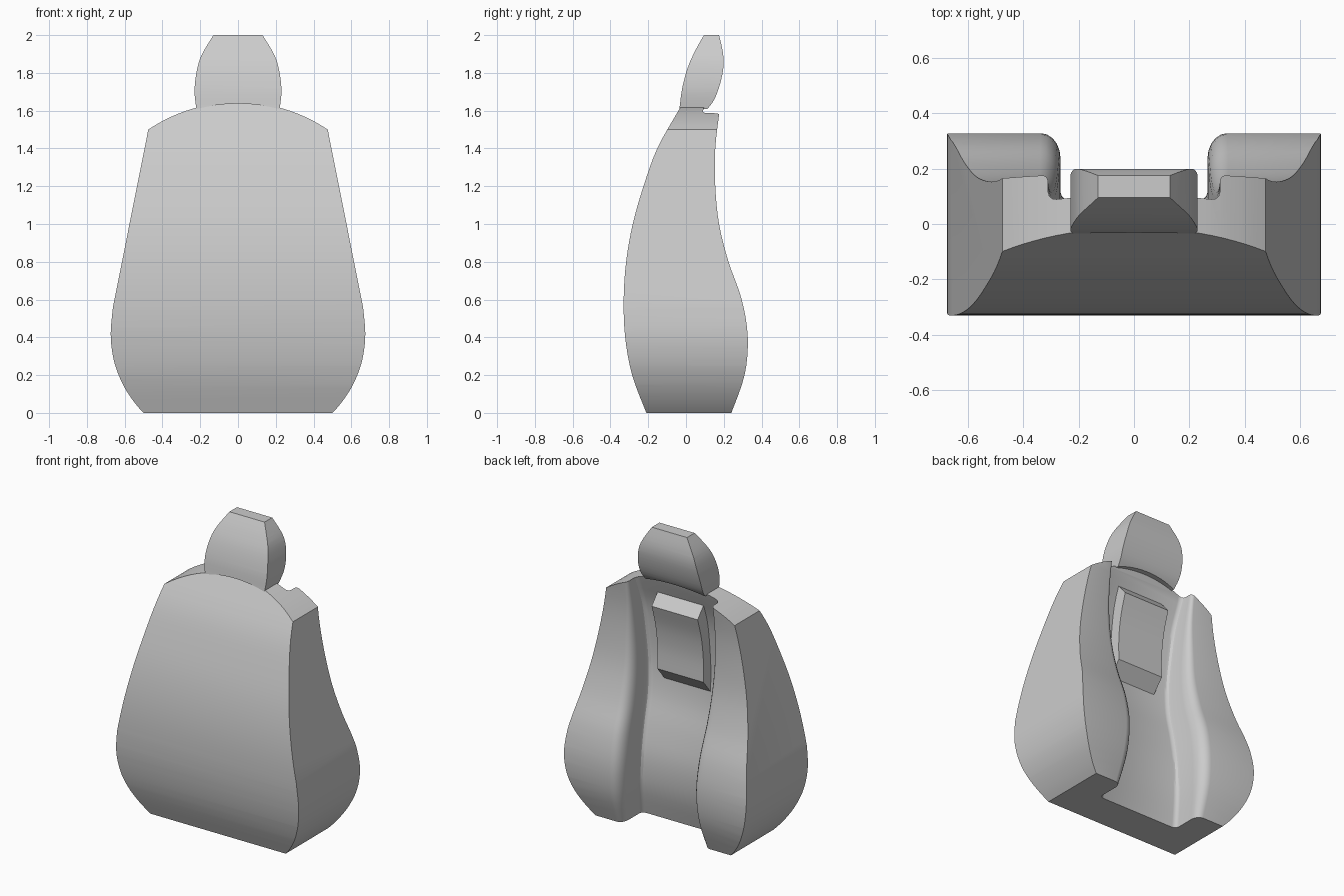
import bpy, bmesh, math

if "Cube" in bpy.data.objects:
    bpy.data.objects.remove(bpy.data.objects["Cube"])


def spline(pts, n=4):
    """Catmull-Rom curve through tuples of any length."""
    p = [pts[0]] + list(pts) + [pts[-1]]
    out = []
    for i in range(1, len(p) - 2):
        for k in range(n):
            t = k / n
            out.append(tuple(0.5 * (2*b + (c - a)*t + (2*a - 5*b + 4*c - d)*t*t + (3*b - a - 3*c + d)*t**3)
                             for a, b, c, d in zip(p[i-1], p[i], p[i+1], p[i+2])))
    return out + [tuple(pts[-1])]


def loft(name, rings):
    """Closed solid through rings with equal point counts."""
    bm = bmesh.new()
    vs = [[bm.verts.new(c) for c in r] for r in rings]
    n = len(vs[0])
    for a, b in zip(vs, vs[1:]):
        for i in range(n):
            j = (i + 1) % n
            bm.faces.new((a[i], a[j], b[j], b[i]))
    bm.faces.new(vs[0][::-1])
    bm.faces.new(vs[-1])
    bmesh.ops.recalc_face_normals(bm, faces=bm.faces)
    me = bpy.data.meshes.new(name)
    bm.to_mesh(me)
    bm.free()
    ob = bpy.data.objects.new(name, me)
    bpy.context.collection.objects.link(ob)
    return ob


def side_prism(name, yz, half):
    return loft(name, [[(x, y, z) for y, z in yz] for x in (-half, half)])


def front_prism(name, half_xz):
    """Mirror a right-hand outline (first and last points on x = 0) and extrude along y."""
    xz = half_xz + [(-x, z) for x, z in half_xz[-2:0:-1]]
    return loft(name, [[(x, y, z) for x, z in xz] for y in (-1, 1)])


def activate(ob):
    bpy.ops.object.select_all(action='DESELECT')
    ob.select_set(True)
    bpy.context.view_layer.objects.active = ob


def smooth(ob, angle=30):
    activate(ob)
    bpy.ops.object.shade_smooth_by_angle(angle=math.radians(angle))


def intersect(ob, cutter):
    activate(ob)
    m = ob.modifiers.new("trim", 'BOOLEAN')
    m.operation, m.solver, m.object = 'INTERSECT', 'EXACT', cutter
    bpy.ops.object.modifier_apply(modifier=m.name)
    bpy.data.objects.remove(cutter)


def arc_z(x, r=0.85, top=1.645):
    return top - r + math.sqrt(r*r - x*x)


# Backrest sections: z, front y, bolster y, channel floor y, channel half width, edge rounding
sections = [
    (0.0, -.21, .24, .035, .300, .045), (0.2, -.285, .31, .08, .275, .065),
    (0.4, -.322, .327, .085, .265, .070), (0.6, -.33, .295, .05, .268, .070),
    (0.8, -.317, .225, .0, .275, .065), (1.0, -.282, .175, -.02, .285, .055),
    (1.2, -.225, .155, -.01, .297, .045), (1.4, -.152, .155, .02, .305, .030),
    (1.6, -.04, .178, .09, .310, .020), (1.75, .05, .20, .13, .310, .020)]
rings = []
for z, f, b, g, h, r in spline(sections):
    c, e = 0.03, min(r * 1.3, (b - g) * .6)
    half = [(h - c + c*math.sin(a), g + c - c*math.cos(a)) for a in (0, .52, 1.05, 1.57)]
    half += [(h + r - r*math.cos(a), b - e + e*math.sin(a)) for a in (0, .31, .63, .94, 1.26, 1.57)]
    half += [(.8, b), (.8, f)]
    rings.append([(x, y, z) for x, y in half] + [(-x, y, z) for x, y in half[::-1]])
backrest = loft("backrest", rings)

# Front outline trims the sides and the arched top
side = spline([(.38, -.1), (.5, 0), (.58, .1), (.632, .2), (.662, .3), (.674, .42), (.662, .56)])
top = [(.475 * (1 - i/12), arc_z(.475 * (1 - i/12))) for i in range(13)]
intersect(backrest, front_prism("backrest_outline", [(0, -.1)] + side + top))
smooth(backrest)

# Headrest: side profile trimmed by its front outline
front = spline([(-.045, 1.56), (-.035, 1.61), (-.02, 1.72), (.01, 1.83), (.05, 1.92), (.095, 2.0)])
rear = spline([(.175, 2.0), (.195, 1.91), (.198, 1.83), (.18, 1.74), (.15, 1.66), (.115, 1.61), (.08, 1.56)])
headrest = side_prism("headrest", front + rear, .3)
under = [(.22 * i/8, arc_z(.22 * i/8) - .008) for i in range(9)]
sides = spline([(.222, 1.62), (.23, 1.70), (.222, 1.79), (.195, 1.89), (.13, 2.0)])
intersect(headrest, front_prism("headrest_outline", under + sides + [(.125, 2.05), (0, 2.05)]))
smooth(headrest)

# Raised panel in the channel, sloped at both ends
face = spline([(.06, 1.0), (.06, 1.15), (.08, 1.3), (.12, 1.44)])
panel = side_prism("back_panel", [(-.05, .905)] + [(-.015, .91)] + face + [(.055, 1.515), (-.02, 1.51)], .17)
smooth(panel, 25)
